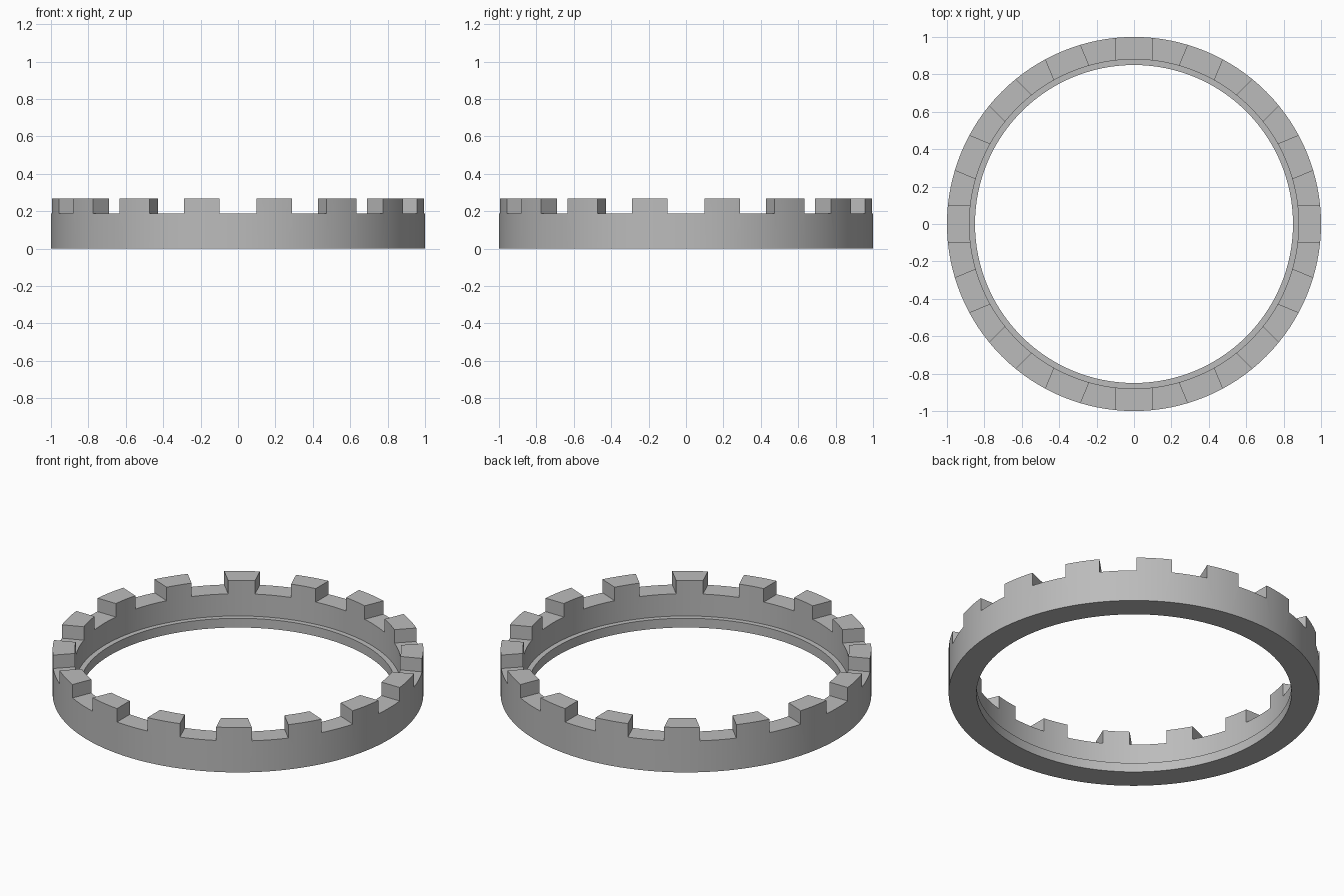
import bpy, bmesh
from math import pi, radians
from mathutils import Matrix, Vector

SEGMENTS = 128
NOTCHES = 16

if "Cube" in bpy.data.objects:
    bpy.data.objects.remove(bpy.data.objects["Cube"])

# Single grey material
grey = bpy.data.materials.new("mid_grey")
grey.use_nodes = True
colour = (0.5, 0.5, 0.5, 1.0)
grey.diffuse_color = colour
grey.node_tree.nodes["Principled BSDF"].inputs["Base Color"].default_value = colour


def make_object(name, bm):
    bmesh.ops.recalc_face_normals(bm, faces=bm.faces)
    mesh = bpy.data.meshes.new(name)
    bm.to_mesh(mesh)
    bm.free()
    mesh.materials.append(grey)
    obj = bpy.data.objects.new(name, mesh)
    bpy.context.collection.objects.link(obj)
    return obj


# Ring: lathed wall with a narrow ledge at its inner foot
profile = [(0.85, 0), (1, 0), (1, 0.267), (0.88, 0.267), (0.88, 0.055), (0.85, 0.055)]
bm = bmesh.new()
verts = [bm.verts.new((r, 0, z)) for r, z in profile]
edges = [bm.edges.new((verts[i - 1], verts[i])) for i in range(len(verts))]
bmesh.ops.spin(bm, geom=verts + edges, cent=(0, 0, 0), axis=(0, 0, 1),
               angle=2 * pi, steps=SEGMENTS, use_duplicate=False)
bmesh.ops.remove_doubles(bm, verts=bm.verts, dist=0.0001)
ring = make_object("notched_ring", bm)

# Notch cutters: straight-sided blocks around the rim
bm = bmesh.new()
for i in range(NOTCHES):
    place = (Matrix.Rotation(2 * pi * i / NOTCHES, 4, "Z")
             @ Matrix.Translation(Vector((0.94, 0, 0.287)))
             @ Matrix.Diagonal((0.3, 0.2, 0.2, 1)))
    bmesh.ops.create_cube(bm, size=1, matrix=place)
cutter = make_object("notch_cutter", bm)

# Cut the notches and keep the finished mesh
cut = ring.modifiers.new("notches", "BOOLEAN")
cut.operation = "DIFFERENCE"
cut.solver = "EXACT"
cut.object = cutter
bpy.ops.object.select_all(action="DESELECT")
ring.select_set(True)
bpy.context.view_layer.objects.active = ring
bpy.ops.object.modifier_apply(modifier=cut.name)
bpy.data.objects.remove(cutter)

# Smooth curved walls, sharp corners
bpy.ops.object.shade_smooth_by_angle(angle=radians(30))
